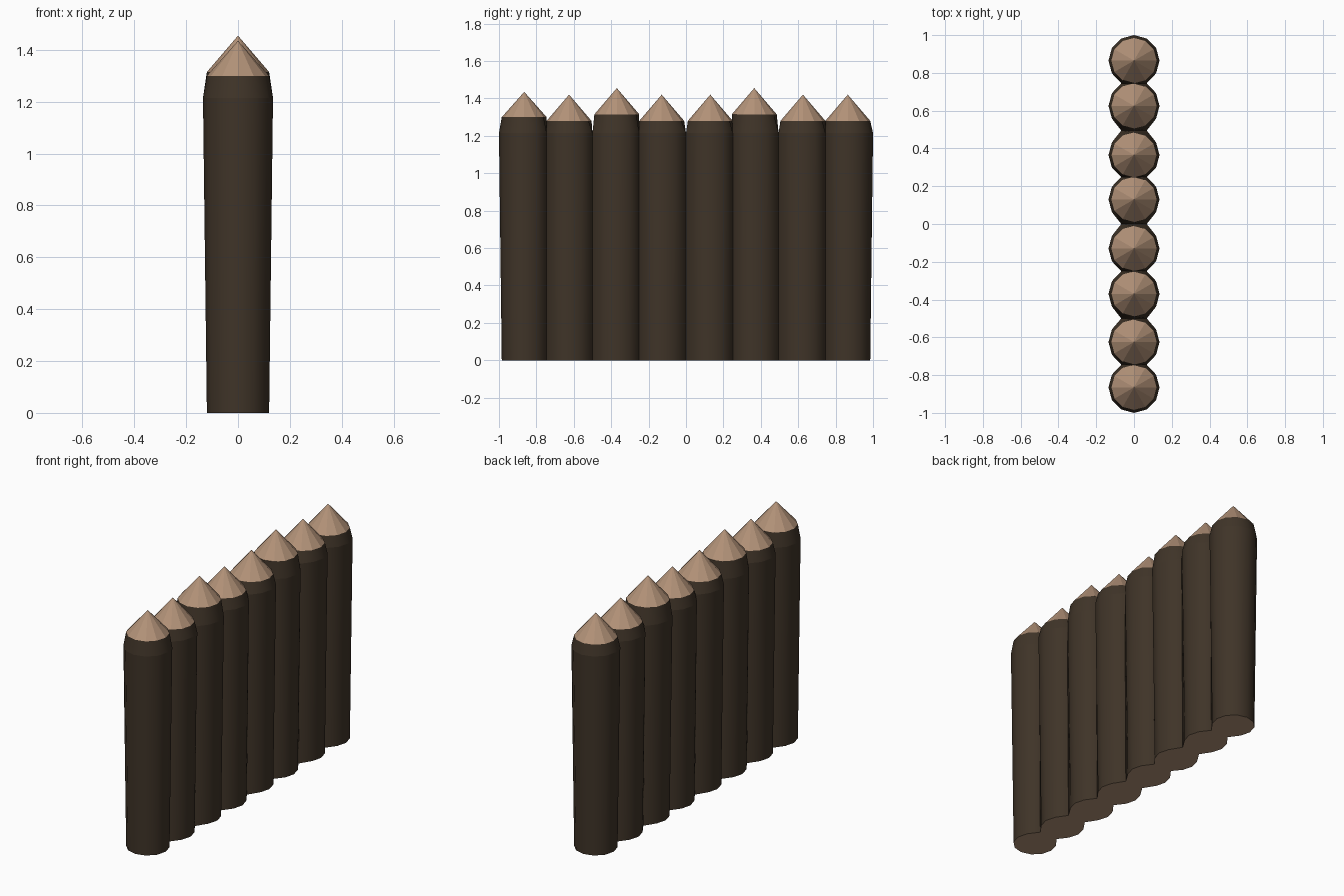
import bpy, bmesh, math

if "Cube" in bpy.data.objects:
    bpy.data.objects.remove(bpy.data.objects["Cube"])

SIDES = 12
# centre y, lower seam, upper seam, shoulder z, tip z
STAKES = [
    (-0.865, None, -0.745, 1.30, 1.435),
    (-0.625, -0.745, -0.50, 1.28, 1.42),
    (-0.37, -0.50, -0.25, 1.315, 1.455),
    (-0.13, -0.25, 0.0, 1.28, 1.42),
    (0.13, 0.0, 0.25, 1.28, 1.42),
    (0.365, 0.25, 0.495, 1.315, 1.455),
    (0.625, 0.495, 0.745, 1.28, 1.42),
    (0.865, 0.745, None, 1.28, 1.42),
]


def material(name, color):
    m = bpy.data.materials.new(name)
    m.diffuse_color = (*color, 1)
    m.use_nodes = True
    m.node_tree.nodes["Principled BSDF"].inputs["Base Color"].default_value = m.diffuse_color
    return m


bark = material("bark", (0.05, 0.034, 0.021))
cut_wood = material("cut_wood", (0.45, 0.29, 0.19))


def ring(bm, cy, lo, hi, r, z, snap):
    """Ring of vertices; sides touching a neighbour are flattened on the seam."""
    verts = []
    for i in range(SIDES):
        a = 2 * math.pi * i / SIDES
        x, s = r * math.sin(a), math.cos(a)
        y = cy + r * s
        if snap and s > 0.8 and hi is not None:
            y = hi
        if snap and s < -0.8 and lo is not None:
            y = lo
        verts.append(bm.verts.new((x, y, z)))
    return verts


def stake(index, cy, lo, hi, shoulder, tip):
    bm = bmesh.new()
    rings = [
        ring(bm, cy, lo, hi, 0.12, 0, True),
        ring(bm, cy, lo, hi, 0.135, 1.215, True),
        ring(bm, cy, lo, hi, 0.12, shoulder, False),
    ]
    # bark trunk and shoulder
    for low, up in zip(rings, rings[1:]):
        for i in range(SIDES):
            j = (i + 1) % SIDES
            bm.faces.new((low[i], low[j], up[j], up[i])).smooth = True
    # crease under the shoulder
    for i in range(SIDES):
        bm.edges.get((rings[1][i], rings[1][(i + 1) % SIDES])).smooth = False
    # sawn foot and sharpened point
    bm.faces.new(rings[0]).material_index = 1
    apex = bm.verts.new((0, cy, tip))
    for i in range(SIDES):
        f = bm.faces.new((rings[2][i], rings[2][(i + 1) % SIDES], apex))
        f.material_index = 1
    bmesh.ops.recalc_face_normals(bm, faces=bm.faces)

    mesh = bpy.data.meshes.new(f"stake_{index}")
    bm.to_mesh(mesh)
    bm.free()
    mesh.materials.append(bark)
    mesh.materials.append(cut_wood)
    bpy.context.collection.objects.link(bpy.data.objects.new(f"stake_{index}", mesh))


for n, data in enumerate(STAKES, 1):
    stake(n, *data)
